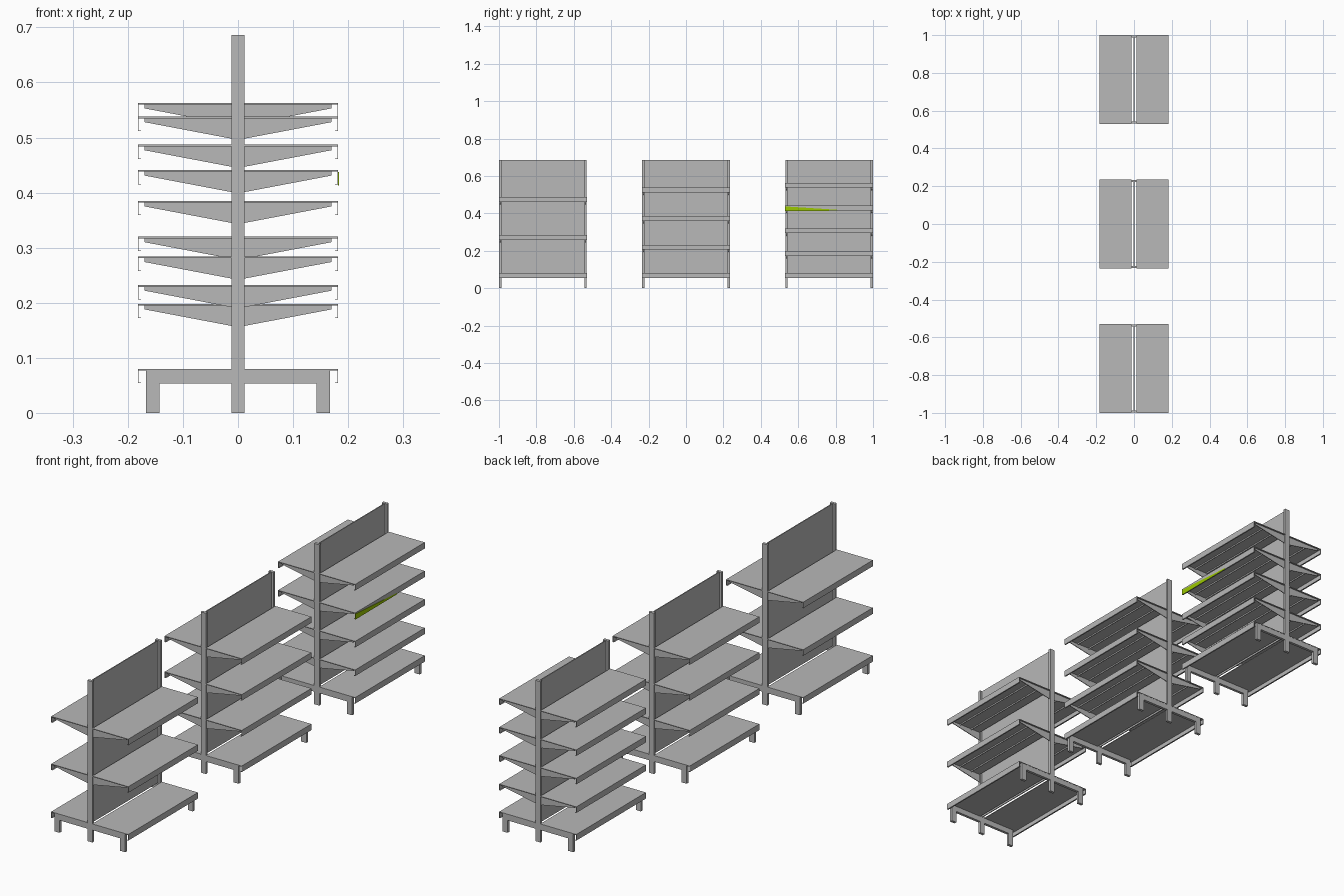
import bpy

if "Cube" in bpy.data.objects:
    bpy.data.objects.remove(bpy.data.objects["Cube"])

HALF = 0.235          # half length of one shelving unit
POST = 0.012          # half width of a post
EDGE = 0.182          # outer edge of the shelves


def material(name, color):
    m = bpy.data.materials.new(name)
    m.diffuse_color = (*color, 1)
    m.use_nodes = True
    m.node_tree.nodes["Principled BSDF"].inputs["Base Color"].default_value = m.diffuse_color
    return m


GREY = material("grey_metal", (0.48, 0.48, 0.48))
GREEN = material("lime_green", (0.33, 0.58, 0.0))


def prism(name, outline, axis, a, b, mat=GREY):
    """Extrude a 2D outline along x or y between a and b."""
    def pt(p, t):
        return (t, p[0], p[1]) if axis == 'x' else (p[0], t, p[1])
    n = len(outline)
    verts = [pt(p, a) for p in outline] + [pt(p, b) for p in outline]
    faces = [tuple(range(n)), tuple(range(2 * n - 1, n - 1, -1))]
    faces += [(i, i + n, (i + 1) % n + n, (i + 1) % n) for i in range(n)]
    me = bpy.data.meshes.new(name)
    me.from_pydata(verts, [], faces)
    import bmesh
    bm = bmesh.new()
    bm.from_mesh(me)
    bmesh.ops.recalc_face_normals(bm, faces=bm.faces)
    bm.to_mesh(me)
    bm.free()
    me.materials.append(mat)
    ob = bpy.data.objects.new(name, me)
    bpy.context.collection.objects.link(ob)
    return ob


def box(name, x0, x1, y0, y1, z0, z1):
    return prism(name, [(x0, z0), (x1, z0), (x1, z1), (x0, z1)], 'y', y0, y1)


def tray(name, s, cy, top):
    """Sheet with a folded front lip and a small inward return."""
    pts = [(POST, top), (EDGE, top), (EDGE, top - 0.026), (EDGE - 0.006, top - 0.026),
           (EDGE - 0.006, top - 0.025), (EDGE - 0.0012, top - 0.025),
           (EDGE - 0.0012, top - 0.003), (POST, top - 0.003)]
    prism(name, [(s * x, z) for x, z in pts], 'y', cy - HALF, cy + HALF)


def shelf(s, cy, top):
    tray("shelf", s, cy, top)
    # stiffening ribs under the sheet
    for x in (0.058, 0.118):
        a, b = sorted((s * x, s * (x + 0.003)))
        box("shelf_rib", a, b, cy - HALF + 0.012, cy + HALF - 0.012, top - 0.009, top - 0.003)
    # tapered brackets at both ends
    pts = [(POST, top - 0.003), (0.17, top - 0.003), (0.17, top - 0.010), (POST, top - 0.040)]
    for e in (-1, 1):
        y = cy + e * (HALF - 0.008)
        prism("shelf_bracket", [(s * x, z) for x, z in pts], 'y', y - 0.0015, y + 0.0015)


def unit(cy, tops):
    for e in (-1, 1):
        y0, y1 = sorted((cy + e * (HALF - 0.013), cy + e * (HALF - 0.001)))
        box("post", -POST, POST, y0, y1, 0, 0.686)
        for s in (-1, 1):
            a, b = sorted((s * POST, s * 0.167))
            box("base_beam", a, b, y0, y1, 0.053, 0.077)
            a, b = sorted((s * 0.143, s * 0.167))
            box("foot", a, b, y0, y1, 0, 0.053)
    box("back_panel", -0.002, 0.002, cy - HALF + 0.013, cy + HALF - 0.013, 0.078, 0.685)
    for s in (-1, 1):
        tray("base_deck", s, cy, 0.080)
        for top in tops:
            shelf(s, cy, top)


unit(-0.765, (0.487, 0.284))
unit(0.0, (0.538, 0.385, 0.232))
unit(0.765, (0.563, 0.441, 0.320, 0.198))

# tapered green strip on one shelf lip
prism("green_strip", [(0.53, 0.413), (0.81, 0.414), (0.81, 0.419), (0.53, 0.437)],
      'x', EDGE, EDGE + 0.001, GREEN)
